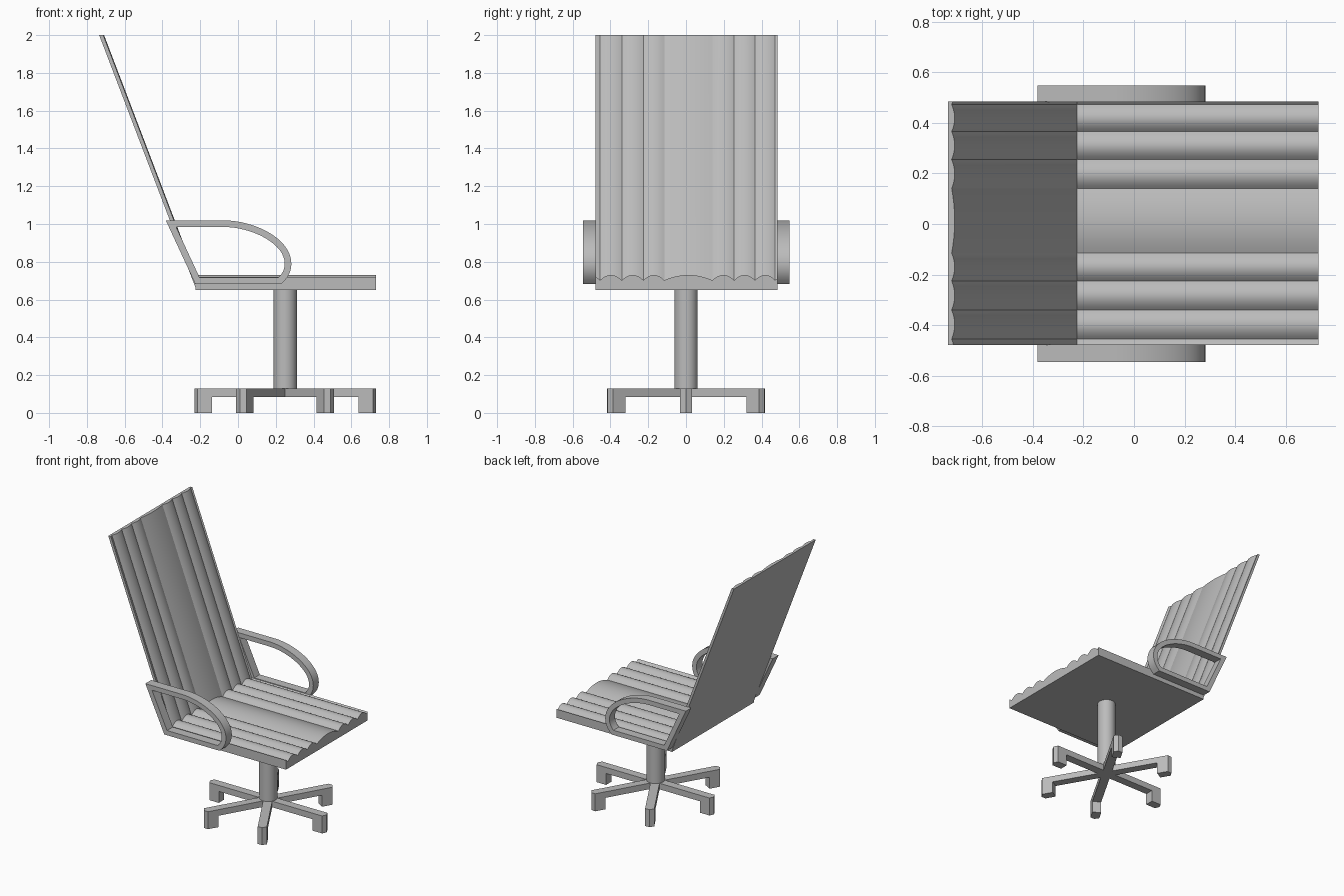
import bpy, bmesh, math
from mathutils import Vector

cube = bpy.data.objects.get("Cube")
if cube:
    bpy.data.objects.remove(cube, do_unlink=True)

grey = bpy.data.materials.new("plain grey")
grey.use_nodes = True
grey.diffuse_color = (0.5, 0.5, 0.5, 1)
grey.node_tree.nodes["Principled BSDF"].inputs["Base Color"].default_value = (0.5, 0.5, 0.5, 1)


def prism(name, ring, sweep, place=lambda p: p, smooth=None):
    """Closed solid: a ring of points swept by a vector."""
    bm = bmesh.new()
    start = [bm.verts.new(place(Vector(p))) for p in ring]
    end = [bm.verts.new(place(Vector(p) + Vector(sweep))) for p in ring]
    bm.faces.new(start)
    bm.faces.new(end[::-1])
    for i in range(len(ring)):
        j = (i + 1) % len(ring)
        bm.faces.new((start[i], end[i], end[j], start[j]))
    return finish(name, bm, smooth)


def finish(name, bm, smooth=None):
    bmesh.ops.recalc_face_normals(bm, faces=bm.faces)
    mesh = bpy.data.meshes.new(name)
    bm.to_mesh(mesh)
    bm.free()
    mesh.materials.append(grey)
    obj = bpy.data.objects.new(name, mesh)
    bpy.context.collection.objects.link(obj)
    if smooth:
        bpy.ops.object.select_all(action='DESELECT')
        obj.select_set(True)
        bpy.context.view_layer.objects.active = obj
        bpy.ops.object.shade_smooth_by_angle(angle=math.radians(smooth))
    return obj


# Padded channels across the width: (y, bulge from 0 to 1)
CUSPS = [-0.57, -0.455, -0.34, -0.225, -0.115, 0.14, 0.255, 0.365, 0.472, 0.58]
Y0, Y1 = -0.478, 0.485
channels = []
for a, b in zip(CUSPS, CUSPS[1:]):
    for k in range(10):
        t = k / 10
        y = a + (b - a) * t
        if Y0 < y < Y1:
            channels.append((y, 4 * t * (1 - t)))
channels = [(Y0, 0.64)] + channels + [(Y1, 0.43)]

# Seat
seat_ring = [(-0.225, y, 0.702 + 0.028 * h) for y, h in channels]
seat_ring += [(-0.225, Y1, 0.65), (-0.225, Y0, 0.65)]
prism("seat", seat_ring, (0.955, 0, 0), smooth=25)

# Backrest, leaning backwards
back_ring = [(-0.206 + 0.012 * h, y, 0.65) for y, h in channels]
back_ring += [(-0.22, Y1, 0.65), (-0.22, Y0, 0.65)]
prism("backrest", back_ring, (-0.515, 0, 1.35), smooth=25)

# Armrests: closed band with a curved front
def bezier(p, n):
    p = [Vector(q) for q in p]
    return [(1 - t) ** 3 * p[0] + 3 * t * (1 - t) ** 2 * p[1] + 3 * t * t * (1 - t) * p[2] + t ** 3 * p[3]
            for t in (i / n for i in range(n + 1))]


path = [Vector((-0.215, 0.70)), Vector((-0.355, 1.002))]
path += bezier([(-0.08, 1.002), (0.08, 1.002), (0.265, 0.91), (0.265, 0.79)], 16)
path += bezier([(0.265, 0.79), (0.265, 0.755), (0.25, 0.725), (0.222, 0.70)], 6)[1:]


def offset(points, d):
    out = []
    n = len(points)
    for i, p in enumerate(points):
        u = (p - points[i - 1]).normalized()
        v = (points[(i + 1) % n] - p).normalized()
        m = Vector((-u.y - v.y, u.x + v.x)).normalized()
        out.append(p + m * d / max(0.5, m.dot(Vector((-u.y, u.x)))))
    return out


outer, inner = offset(path, 0.0175), offset(path, -0.0175)
for side, y_in, y_out in (("left", 0.483, 0.548), ("right", -0.476, -0.545)):
    bm = bmesh.new()
    rails = [[bm.verts.new((p.x, y, p.y)) for p in loop]
             for loop, y in ((outer, y_in), (outer, y_out), (inner, y_out), (inner, y_in))]
    for r in range(4):
        for i in range(len(path)):
            j = (i + 1) % len(path)
            s = rails[(r + 1) % 4]
            bm.faces.new((rails[r][i], rails[r][j], s[j], s[i]))
    finish(side + "_armrest", bm, 30)

# Column
CX = 0.25
column = [(CX + 0.062 * math.cos(a), 0.062 * math.sin(a), 0.1)
          for a in (math.tau * i / 32 for i in range(32))]
prism("column", column, (0, 0, 0.555), smooth=30)

# Six-legged star base with pointed feet
def radial(angle):
    c, s = math.cos(angle), math.sin(angle)
    return lambda p: Vector((CX + p.x * c - p.y * s, p.x * s + p.y * c, p.z))


W = 0.031
for i in range(6):
    place = radial(math.tau * i / 6)
    tip = [(0.465, -W), (0.48, 0), (0.465, W)]
    prism(f"base_leg_{i + 1}", [(x, y, 0.085) for x, y in [(0, W), (0, -W)] + tip],
          (0, 0, 0.045), place)
    prism(f"base_foot_{i + 1}", [(x, y, 0) for x, y in [(0.387, W), (0.387, -W)] + tip],
          (0, 0, 0.086), place)
